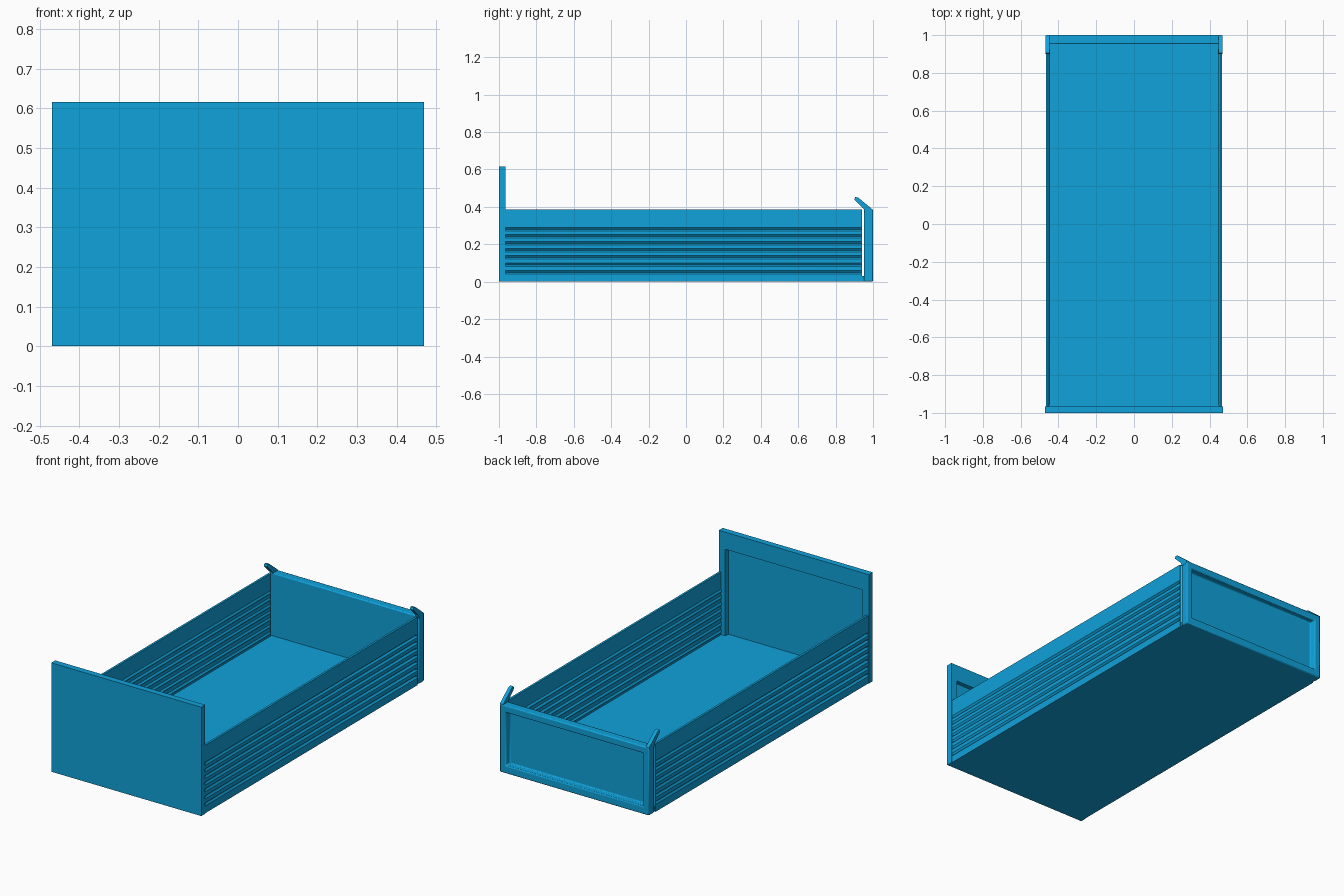
import bpy, bmesh, math

cube = bpy.data.objects.get("Cube")
if cube:
    bpy.data.objects.remove(cube, do_unlink=True)

# Single paint colour
paint = bpy.data.materials.new("bright_blue_paint")
paint.use_nodes = True
COLOUR = (0.005, 0.36, 0.70, 1)
paint.diffuse_color = COLOUR
paint.node_tree.nodes["Principled BSDF"].inputs["Base Color"].default_value = COLOUR


def finish(name, bm):
    bmesh.ops.recalc_face_normals(bm, faces=bm.faces[:])
    mesh = bpy.data.meshes.new(name)
    bm.to_mesh(mesh)
    bm.free()
    mesh.materials.append(paint)
    obj = bpy.data.objects.new(name, mesh)
    bpy.context.collection.objects.link(obj)
    bpy.ops.object.select_all(action='DESELECT')
    obj.select_set(True)
    bpy.context.view_layer.objects.active = obj
    bpy.ops.object.shade_smooth_by_angle(angle=math.radians(30))
    return obj


def box_mesh(x, y, z):
    bm = bmesh.new()
    bmesh.ops.create_cube(bm, size=1)
    for v in bm.verts:
        v.co = [a if c < 0 else b for c, (a, b) in zip(v.co, (x, y, z))]
    return bm


# Panel whose rear (+y) face carries a framed recess
def recessed_panel(name, half, y, z, opening_half, opening_z, depth):
    bm = box_mesh((-half, half), y, z)
    bm.normal_update()
    face = max(bm.faces, key=lambda f: f.calc_center_median().y)
    bmesh.ops.inset_individual(bm, faces=[face], thickness=0.02)
    mid = sum(z) / 2
    for v in face.verts:
        v.co.x = math.copysign(opening_half, v.co.x)
        v.co.z = opening_z[0] if v.co.z < mid else opening_z[1]
    inner = bmesh.ops.extrude_discrete_faces(bm, faces=[face])["faces"][0]
    bmesh.ops.translate(bm, verts=inner.verts[:], vec=(0, -depth, 0))
    for v in inner.verts:
        v.co.x *= 0.99
    return finish(name, bm)


# Thin side wall lofted along y, with grooves that fade out at both ends
def side_wall(name, side):
    grooves = [0.05, 0.09, 0.13, 0.168, 0.205, 0.243, 0.28]
    line = [(0, 0)]
    for g in grooves:
        line += [(g - 0.009, 0), (g, 1), (g + 0.009, 0)]
    line.append((0.385, 0))
    bm = bmesh.new()
    rings = []
    for y, cut in ((-0.97, 0), (-0.955, 0.01), (0.925, 0.01), (0.94, 0)):
        outer = [(0.467 - cut * d, z) for z, d in line]
        inner = [(x - 0.012, z) for x, z in reversed(outer)]
        rings.append([bm.verts.new((side * x, y, z)) for x, z in outer + inner])
    for a, b in zip(rings, rings[1:]):
        for i in range(len(a)):
            j = (i + 1) % len(a)
            bm.faces.new((a[i], a[j], b[j], b[i]))
    for ring in (rings[0], rings[-1]):
        bm.faces.new(ring)
    return finish(name, bm)


# Slanted latch hook on a top rear corner
def latch_hook(name, side):
    profile = [(0.9, 0.44), (0.905, 0.453), (0.92, 0.45), (0.998, 0.386),
               (0.99, 0.37), (0.955, 0.37), (0.95, 0.39)]
    bm = bmesh.new()
    face = bm.faces.new([bm.verts.new((side * 0.447, y, z)) for y, z in profile])
    ext = bmesh.ops.extrude_face_region(bm, geom=[face])["geom"]
    moved = [v for v in ext if isinstance(v, bmesh.types.BMVert)]
    bmesh.ops.translate(bm, verts=moved, vec=(side * 0.021, 0, 0))
    return finish(name, bm)


# Floor, headboard and tailgate
finish("bed_floor", box_mesh((-0.46, 0.46), (-0.97, 0.96), (0, 0.03)))
recessed_panel("front_headboard", 0.47, (-1, -0.965), (0, 0.617),
               0.43, (0.03, 0.52), 0.025)
gate = recessed_panel("tailgate", 0.467, (0.952, 1), (0, 0.385),
                      0.43, (0.045, 0.345), 0.035)
bevel = gate.modifiers.new("soft_edges", 'BEVEL')
bevel.width = 0.006
bevel.segments = 2

# Mirrored side parts
for label, side in (("left", 1), ("right", -1)):
    side_wall(label + "_side_wall", side)
    latch_hook(label + "_latch_hook", side)
